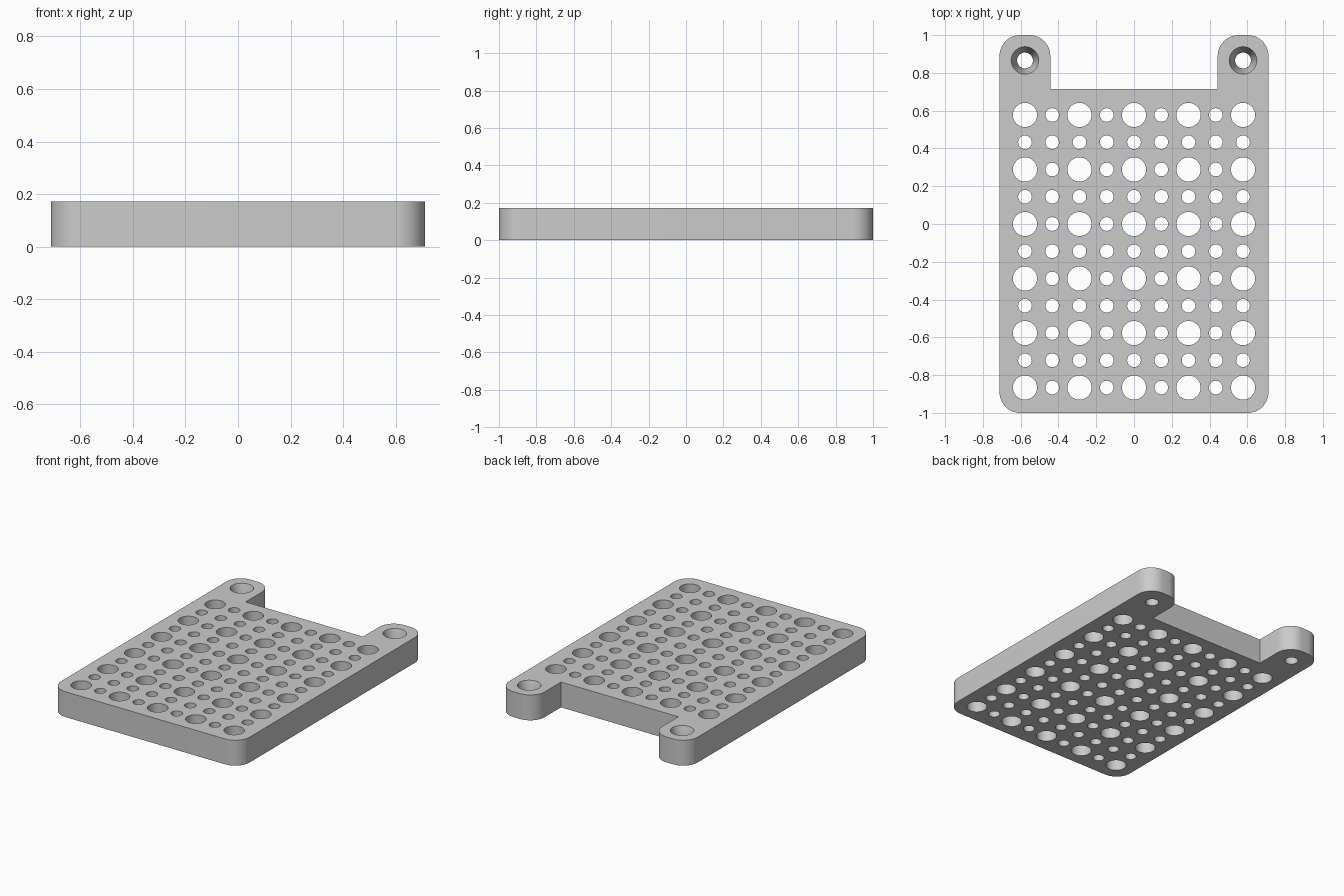
import bpy, bmesh, math

cube = bpy.data.objects.get("Cube")
if cube:
    bpy.data.objects.remove(cube, do_unlink=True)

THICK = 0.173          # plate thickness
HALF_X = 0.712
PITCH = 0.1443         # hole spacing
CORNER = 0.11          # rounded corner radius
NOTCH_X, NOTCH_Y = 0.443, 0.715


def make_object(name, bm):
    mesh = bpy.data.meshes.new(name)
    bmesh.ops.recalc_face_normals(bm, faces=bm.faces)
    bm.to_mesh(mesh)
    bm.free()
    obj = bpy.data.objects.new(name, mesh)
    bpy.context.scene.collection.objects.link(obj)
    return obj


def arc(cx, cy, start, steps=12):
    """Quarter circle, counter-clockwise from the start angle in degrees."""
    angles = [math.radians(start + 90 * i / steps) for i in range(steps + 1)]
    return [(cx + CORNER * math.cos(a), cy + CORNER * math.sin(a)) for a in angles]


def lathe(bm, x, y, profile, sides=40):
    """Closed solid of revolution about a vertical axis, profile as (radius, z)."""
    rings = [[bm.verts.new((x + r * math.cos(2 * math.pi * i / sides),
                            y + r * math.sin(2 * math.pi * i / sides), z))
              for i in range(sides)] for r, z in profile]
    for low, high in zip(rings, rings[1:]):
        for i in range(sides):
            j = (i + 1) % sides
            bm.faces.new((low[i], low[j], high[j], high[i]))
    bm.faces.new(rings[0][::-1])
    bm.faces.new(rings[-1])


# Plate outline: right half, then its mirror image
edge = HALF_X - CORNER
right = arc(edge, CORNER - 1, -90) + arc(edge, 1 - CORNER, 0)
right += arc(NOTCH_X + CORNER, 1 - CORNER, 90) + [(NOTCH_X, NOTCH_Y)]
outline = right + [(-x, y) for x, y in reversed(right)]

bm = bmesh.new()
base = bm.faces.new([bm.verts.new((x, y, 0)) for x, y in outline])
top = bmesh.ops.extrude_face_region(bm, geom=[base])
bmesh.ops.translate(bm, vec=(0, 0, THICK),
                    verts=[v for v in top["geom"] if isinstance(v, bmesh.types.BMVert)])
plate = make_object("perforated_plate", bm)

# Grid of holes: large ones on every second row and column
bm = bmesh.new()
for col in range(-4, 5):
    for row in range(-6, 5):
        radius = 0.064 if col % 2 == 0 and row % 2 == 0 else 0.036
        lathe(bm, col * PITCH, row * PITCH, [(radius, -0.1), (radius, THICK + 0.1)])

# Countersunk screw holes in the two tabs
for side in (-1, 1):
    lathe(bm, side * 4 * PITCH, 6 * PITCH,
          [(0.042, -0.1), (0.042, 0.07), (0.073, THICK), (0.073, THICK + 0.1)])
cutter = make_object("hole_cutter", bm)
cutter.hide_render = True

cut = plate.modifiers.new("holes", "BOOLEAN")
cut.operation = "DIFFERENCE"
cut.solver = "EXACT"
cut.object = cutter
bpy.ops.object.select_all(action="DESELECT")
bpy.context.view_layer.objects.active = plate
plate.select_set(True)
bpy.ops.object.modifier_apply(modifier=cut.name)
bpy.data.objects.remove(cutter, do_unlink=True)

# Plain grey finish
grey = bpy.data.materials.new("light grey")
grey.use_nodes = True
colour = (0.6, 0.6, 0.6, 1)
grey.diffuse_color = colour
grey.node_tree.nodes["Principled BSDF"].inputs["Base Color"].default_value = colour
plate.data.materials.clear()
plate.data.materials.append(grey)

bpy.ops.object.shade_smooth_by_angle(angle=math.radians(30))
